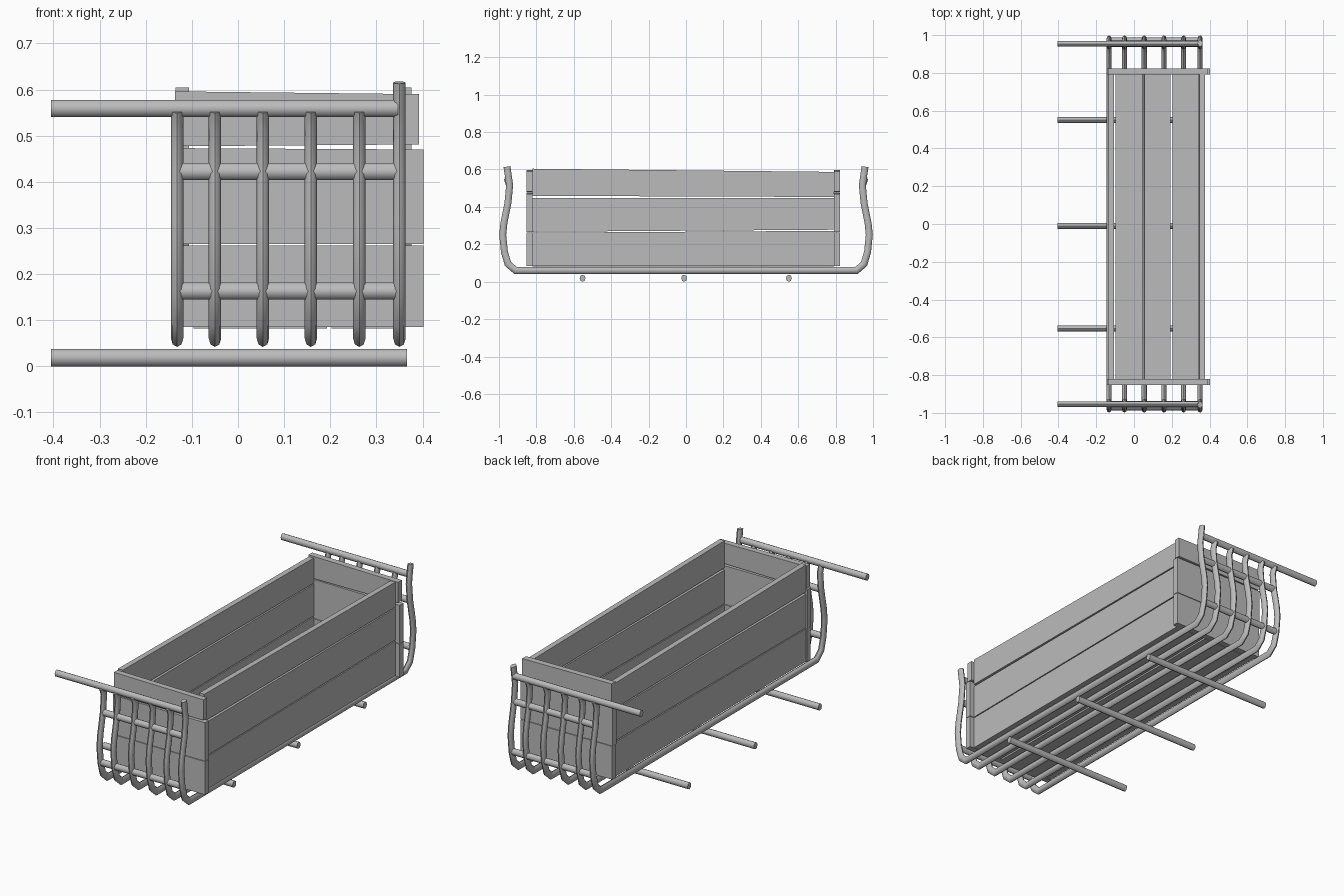
import bpy, bmesh, math
from mathutils import Vector

cube = bpy.data.objects.get("Cube")
if cube:
    bpy.data.objects.remove(cube, do_unlink=True)

grey = bpy.data.materials.new("plain_grey")
grey.use_nodes = True
grey.diffuse_color = (0.5, 0.5, 0.5, 1)
grey.node_tree.nodes["Principled BSDF"].inputs["Base Color"].default_value = (0.5, 0.5, 0.5, 1)

SIDES = 8
RX, RY, RZ = 0.0135, 0.0155, 0.0185     # rods are slightly oval


def finish(name, bm, smooth=False):
    bmesh.ops.recalc_face_normals(bm, faces=bm.faces)
    mesh = bpy.data.meshes.new(name)
    bm.to_mesh(mesh)
    bm.free()
    mesh.materials.append(grey)
    obj = bpy.data.objects.new(name, mesh)
    bpy.context.collection.objects.link(obj)
    if smooth:
        bpy.ops.object.select_all(action='DESELECT')
        obj.select_set(True)
        bpy.context.view_layer.objects.active = obj
        bpy.ops.object.shade_smooth_by_angle(angle=math.radians(50))
    return obj


def tube(name, rings):
    """Skin a list of (centre, axis_u, axis_v) rings into a capped tube."""
    bm = bmesh.new()
    loops = []
    for c, u, v in rings:
        loops.append([bm.verts.new(c + u * math.cos(a) + v * math.sin(a))
                      for a in (i * math.tau / SIDES for i in range(SIDES))])
    for a, b in zip(loops, loops[1:]):
        for i in range(SIDES):
            j = (i + 1) % SIDES
            bm.faces.new((a[i], a[j], b[j], b[i]))
    bm.faces.new(loops[0])
    bm.faces.new(loops[-1])
    return finish(name, bm, True)


def cross_rod(name, x0, x1, y, z):
    u, v = Vector((0, RY, 0)), Vector((0, 0, RZ))
    return tube(name, [(Vector((x, y, z)), u, v) for x in (x0, x1)])


def bent_bar(name, x, path):
    """Sweep an oval along a y-z path with mitred bends."""
    pts = [Vector((x, y, z)) for y, z in path]
    rings = []
    for i, p in enumerate(pts):
        d0 = (p - pts[max(i - 1, 0)]).normalized()
        d1 = (pts[min(i + 1, len(pts) - 1)] - p).normalized()
        t = (d0 + d1).normalized()
        n = Vector((0, -t.z, t.y))
        stretch = 1 / max(t.dot(d1 if d1.length else d0), 0.5)
        rings.append((p, Vector((RX, 0, 0)), n * 0.0185 * stretch))
    return tube(name, rings)


def plank(name, x, y, z_start, z_end, along):
    """Board whose bottom and top heights change from one end to the other."""
    bm = bmesh.new()
    bmesh.ops.create_cube(bm, size=1)
    for v in bm.verts:
        zs = z_end if v.co[along] > 0 else z_start
        v.co = (x[v.co.x > 0], y[v.co.y > 0], zs[v.co.z > 0])
    return finish(name, bm)


# Side boards
side_rows = [((0.087, 0.262), (0.087, 0.272)),
             ((0.267, 0.447), (0.278, 0.447)),
             ((0.459, 0.604), (0.453, 0.587))]
for side, xs in (("left", (0.347, 0.376)), ("right", (-0.135, -0.106))):
    for i, (a, b) in enumerate(side_rows):
        plank(f"{side}_board_{i + 1}", xs, (-0.822, 0.792), a, b, 1)

# End boards
end_rows = [((-0.140, 0.402), (0.085, 0.262), (0.085, 0.262)),
            ((-0.143, 0.402), (0.265, 0.473), (0.265, 0.470)),
            ((-0.137, 0.392), (0.477, 0.596), (0.481, 0.590))]
for end, ys in (("front", (-0.852, -0.821)), ("back", (0.791, 0.823))):
    for i, (xs, a, b) in enumerate(end_rows):
        plank(f"{end}_board_{i + 1}", xs, ys, a, b, 0)

# Floor boards
for i, xs in enumerate(((-0.097, 0.045), (0.055, 0.193), (0.203, 0.345))):
    plank(f"floor_board_{i + 1}", xs, (-0.822, 0.792), (0.082, 0.108), (0.082, 0.108), 1)

# Bent cradle bars: front half of the path, mirrored for the back
half = [(-0.957, 0.555), (-0.943, 0.515), (-0.952, 0.42), (-0.974, 0.31), (-0.980, 0.25),
        (-0.971, 0.16), (-0.952, 0.095), (-0.912, 0.0605)]
for i, x in enumerate((-0.132, -0.05, 0.054, 0.158, 0.263, 0.35)):
    path = half
    if i == 5:
        path = [(-0.957, 0.615), (-0.949, 0.56)] + half[1:]
    bent_bar(f"cradle_bar_{i + 1}", x, path + [(-y, z) for y, z in reversed(path)])

# Cross rods and handle rails at each end
for end, s in (("front", 1), ("back", -1)):
    cross_rod(f"{end}_handle_rail", -0.405, 0.347, -0.954 * s, 0.559)
    cross_rod(f"{end}_upper_rod", -0.13, 0.347, -0.952 * s, 0.422)
    cross_rod(f"{end}_lower_rod", -0.13, 0.347, -0.971 * s, 0.163)

# Support rods under the cradle
for i, y in enumerate((-0.553, -0.01, 0.55)):
    cross_rod(f"support_rod_{i + 1}", -0.405, 0.366, y, 0.0185)
